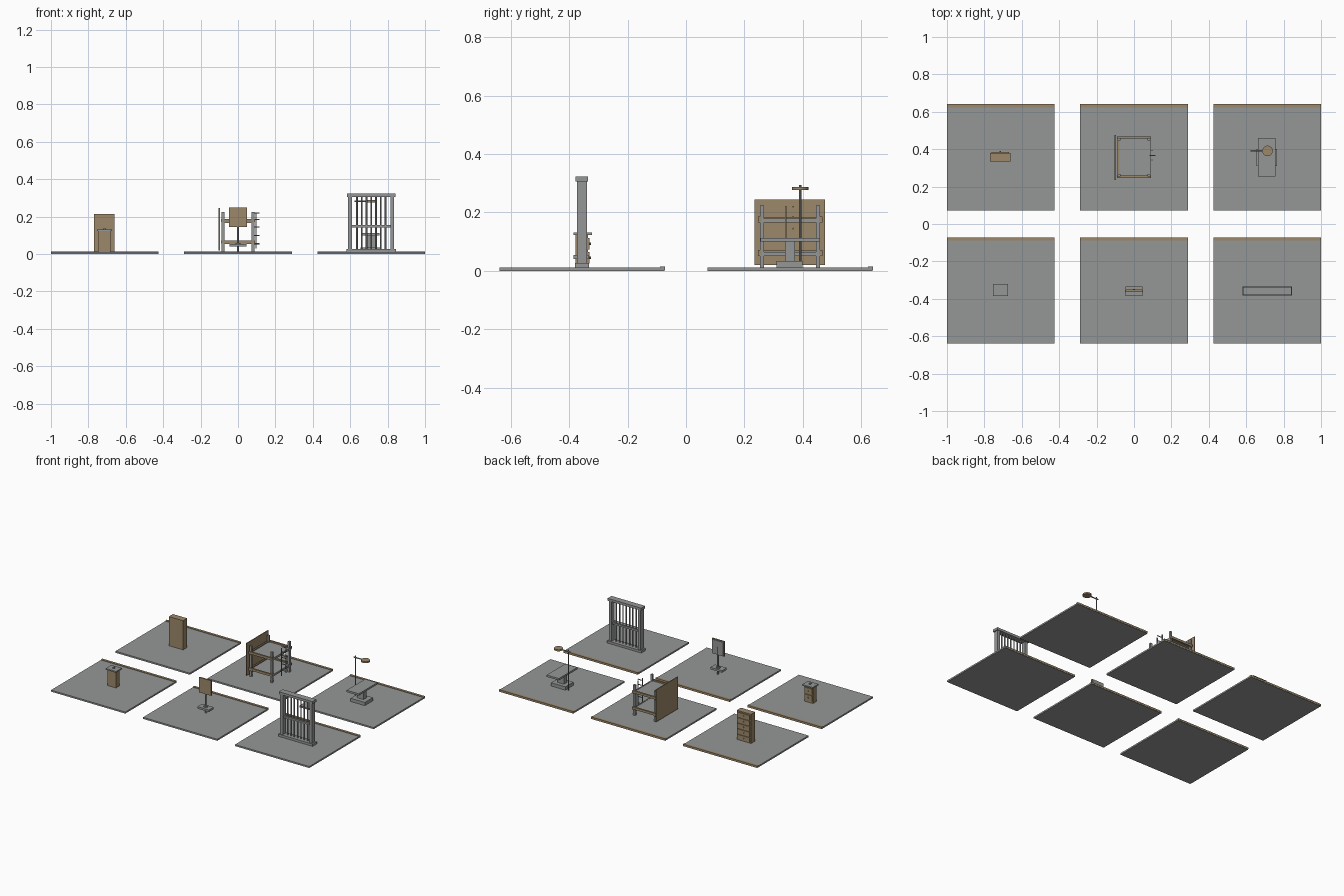
import bpy, math


def material(name, rgb):
    m = bpy.data.materials.new(name)
    m.diffuse_color = (*rgb, 1)
    return m


GREY = material("grey", (0.30, 0.31, 0.305))
TAN = material("tan", (0.34, 0.25, 0.145))


def box(name, x, y, z, mat):
    """Box from its (low, high) extents on each axis."""
    bpy.ops.mesh.primitive_cube_add(size=1)
    ob = bpy.context.object
    ob.name = name
    for v in ob.data.vertices:
        v.co = [r[0] if c < 0 else r[1] for c, r in zip(v.co, (x, y, z))]
    ob.data.materials.append(mat)
    return ob


def rod(name, centre, radius, length, mat, axis="z", sides=12):
    rot = {"x": (0, math.pi / 2, 0), "y": (math.pi / 2, 0, 0), "z": (0, 0, 0)}[axis]
    bpy.ops.mesh.primitive_cylinder_add(vertices=sides, radius=radius, depth=length,
                                        location=centre, rotation=rot)
    ob = bpy.context.object
    ob.name = name
    ob.data.materials.append(mat)
    bpy.ops.object.shade_smooth_by_angle()
    return ob


def span(c, half):
    return (c - half, c + half)


FLOOR = 0.011

# Six floor tiles, each with a tan strip along the back edge
for cx in (-0.7125, 0, 0.7125):
    for back in (-0.073, 0.64):
        box("floor_tile", span(cx, 0.2875), (back - 0.567, back), (0, FLOOR), GREY)
        box("floor_strip", span(cx, 0.2875), (back - 0.016, back + 0.001), (0.003, 0.0145), TAN)

# Tall drawer cabinet, drawers on the rear side
box("cabinet", (-0.77, -0.66), (0.335, 0.38), (FLOOR, 0.215), TAN)
for i in range(5):
    z = 0.034 + i * 0.039
    box("cabinet_drawer", span(-0.715, 0.048), (0.379, 0.385), span(z, 0.016), TAN)
    rod("cabinet_knob", (-0.715, 0.387, z), 0.004, 0.006, GREY, "y", 8)

# Two-level bunk frame
for x in (-0.08, 0.08):
    for y in (0.26, 0.453):
        box("bunk_post", span(x, 0.007), span(y, 0.007), (FLOOR, 0.224), GREY)
for z in (0.058, 0.172):
    box("bunk_deck", span(0, 0.083), (0.255, 0.458), span(z, 0.005), GREY)
    for x in (-0.083, 0.083):
        box("bunk_side_rail", span(x, 0.004), (0.247, 0.467), span(z, 0.007), GREY)
    for y in (0.253, 0.462):
        box("bunk_end_board", span(0, 0.09), span(y, 0.006), (z - 0.002, z + 0.014), TAN)
    box("bunk_back_board", span(-0.083, 0.005), (0.255, 0.46), (z, z + 0.012), TAN)
box("bunk_wall_panel", span(-0.1, 0.003), (0.235, 0.476), (0.02, 0.245), TAN)

# Bunk ladder
for y in (0.342, 0.392):
    box("ladder_rail", span(0.097, 0.003), span(y, 0.003), (0.03, 0.222), GREY)
for z in (0.055, 0.1, 0.145, 0.185, 0.22):
    rod("ladder_rung", (0.099, 0.367, z), 0.003, 0.034, GREY, "x", 8)

# Pedestal table
box("table_foot", (0.655, 0.765), (0.31, 0.4), (FLOOR, 0.034), GREY)
box("table_stem", (0.685, 0.735), (0.34, 0.373), (0.034, 0.1), GREY)
box("table_top", (0.663, 0.757), (0.255, 0.46), (0.1, 0.113), GREY)

# Standing lamp beside the table
rod("lamp_pole", (0.637, 0.391, 0.152), 0.004, 0.284, GREY)
rod("lamp_arm", (0.668, 0.391, 0.283), 0.004, 0.09, GREY, "x")
rod("lamp_head", (0.714, 0.391, 0.282), 0.028, 0.011, TAN, sides=24)

# Small side cabinet with drawers at the rear
box("side_cabinet", (-0.748, -0.681), (-0.378, -0.336), (FLOOR, 0.122), TAN)
box("side_cabinet_top", (-0.755, -0.674), (-0.386, -0.322), (0.122, 0.131), GREY)
box("side_cabinet_finial", span(-0.714, 0.006), span(-0.354, 0.006), (0.131, 0.139), GREY)
for z in (0.045, 0.093):
    box("side_drawer", span(-0.7145, 0.029), (-0.337, -0.331), span(z, 0.02), TAN)
    rod("side_drawer_knob", (-0.7145, -0.329, z), 0.004, 0.006, GREY, "y", 8)

# Sign on a raised plinth
box("sign_plinth", span(0, 0.045), (-0.386, -0.334), (0.04, 0.054), GREY)
rod("sign_collar", (0, -0.356, 0.057), 0.014, 0.006, GREY)
rod("sign_pole", (0, -0.353, 0.105), 0.006, 0.19, GREY)
box("sign_board", span(0, 0.047), (-0.364, -0.354), (0.145, 0.25), TAN)
box("sign_back", span(0, 0.043), (-0.354, -0.349), (0.149, 0.246), GREY)

# Barred gate
box("gate_sill", (0.579, 0.845), (-0.381, -0.333), (FLOOR, 0.027), GREY)
box("gate_lintel", (0.582, 0.842), (-0.379, -0.336), (0.306, 0.323), GREY)
for x in (0.599, 0.825):
    box("gate_column", span(x, 0.01), span(-0.357, 0.017), (0.027, 0.306), GREY)
box("gate_mid_rail", (0.609, 0.815), span(-0.357, 0.007), (0.143, 0.155), GREY)
for i in range(7):
    rod("gate_bar", (0.636 + i * 0.0255, -0.357, 0.166), 0.0045, 0.282, GREY)
